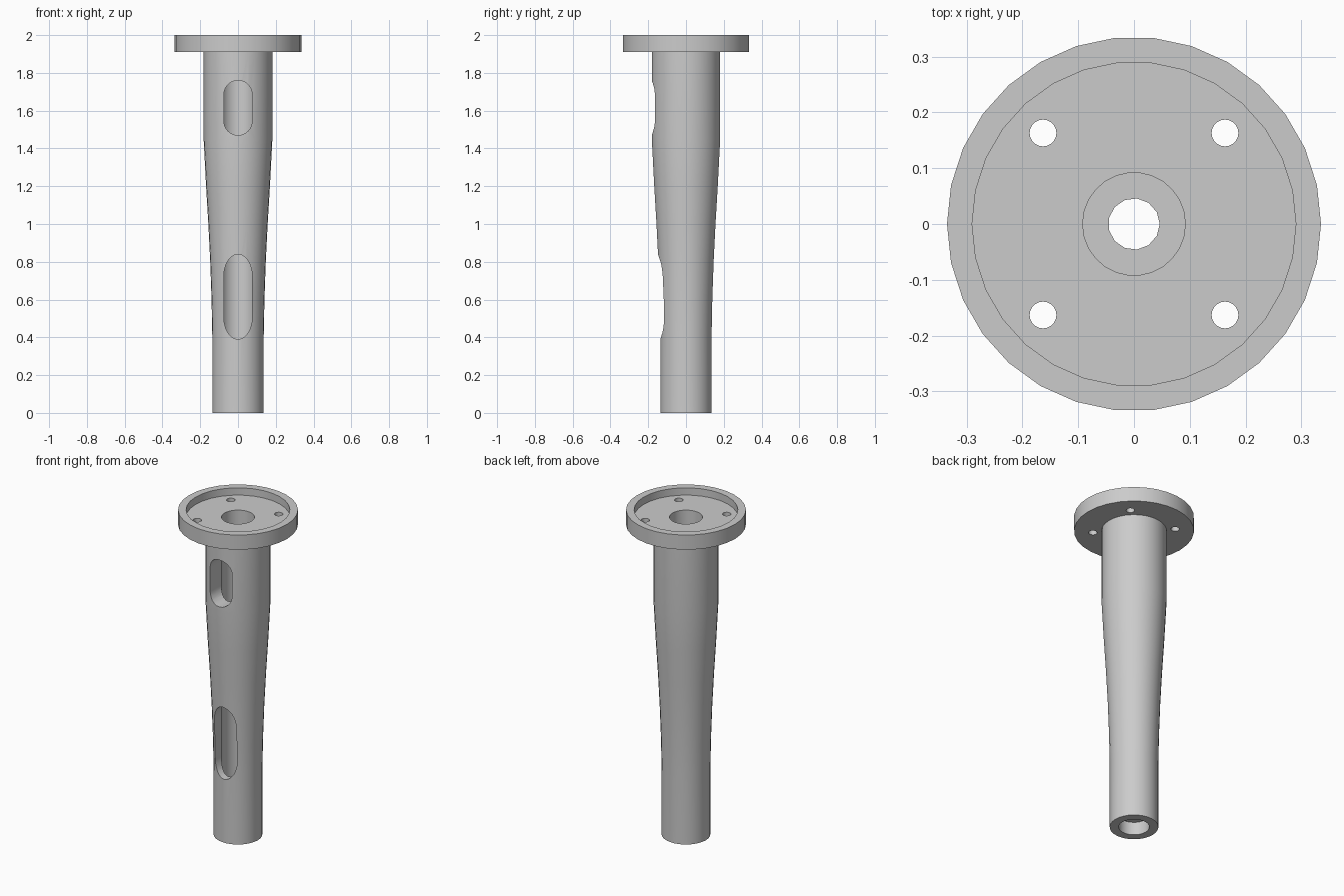
import bpy, bmesh, math

if "Cube" in bpy.data.objects:
    bpy.data.objects.remove(bpy.data.objects["Cube"], do_unlink=True)

grey = bpy.data.materials.new("plain grey")
grey.use_nodes = True
grey.diffuse_color = (0.6, 0.6, 0.6, 1)
grey.node_tree.nodes["Principled BSDF"].inputs["Base Color"].default_value = (0.6, 0.6, 0.6, 1)


def finish(name, bm):
    bmesh.ops.recalc_face_normals(bm, faces=bm.faces)
    mesh = bpy.data.meshes.new(name)
    bm.to_mesh(mesh)
    bm.free()
    mesh.materials.append(grey)
    obj = bpy.data.objects.new(name, mesh)
    bpy.context.collection.objects.link(obj)
    return obj


def lathe(name, profile, sides, centre=(0, 0)):
    """Closed solid of revolution from (radius, z) points, capped at both ends."""
    bm = bmesh.new()
    rings = []
    for r, z in profile:
        angles = [math.tau * i / sides for i in range(sides)]
        rings.append([bm.verts.new((centre[0] + r * math.cos(a),
                                    centre[1] + r * math.sin(a), z)) for a in angles])
    for low, high in zip(rings, rings[1:]):
        for i in range(sides):
            j = (i + 1) % sides
            bm.faces.new((low[i], low[j], high[j], high[i]))
    bm.faces.new(rings[0][::-1])
    bm.faces.new(rings[-1])
    return finish(name, bm)


def slot(name, bottom, top, half_width, end_length):
    """Upright prism with rounded ends, reaching from the axis out past the front."""
    bm = bmesh.new()
    steps = 12
    outline = []
    for start, z in ((0, top - end_length), (math.pi, bottom + end_length)):
        for i in range(steps + 1):
            a = start + math.pi * i / steps
            outline.append((half_width * math.cos(a), z + end_length * math.sin(a)))
    front = bm.faces.new([bm.verts.new((x, -0.4, z)) for x, z in outline])
    out = bmesh.ops.extrude_face_region(bm, geom=[front])
    moved = [v for v in out["geom"] if isinstance(v, bmesh.types.BMVert)]
    bmesh.ops.translate(bm, vec=(0, 0.4, 0), verts=moved)
    return finish(name, bm)


# Tapered tube with the round flange and its shallow recess
column = lathe("flanged_column", [
    (0.136, 0), (0.136, 0.4), (0.140, 0.6), (0.147, 0.8), (0.157, 1.0),
    (0.169, 1.2), (0.182, 1.45), (0.182, 1.91), (0.335, 1.91), (0.335, 2.0),
    (0.290, 2.0), (0.290, 1.955)], 30)

# Bore, bottom socket and the narrow hole joining them
cutters = [
    lathe("bore_cutter", [(0.092, 0.125), (0.092, 2.1)], 26),
    lathe("socket_cutter", [(0.086, -0.1), (0.086, 0.08)], 26),
    lathe("narrow_hole_cutter", [(0.046, 0.04), (0.046, 0.2)], 13),
    slot("upper_slot_cutter", 1.47, 1.76, 0.075, 0.075),
    slot("lower_slot_cutter", 0.39, 0.84, 0.075, 0.115),
]

# Four screw holes in the flange
for x in (-0.163, 0.163):
    for y in (-0.163, 0.163):
        cutters.append(lathe("screw_hole_cutter", [(0.024, 1.8), (0.024, 2.1)], 20, (x, y)))

bpy.ops.object.select_all(action="DESELECT")
bpy.context.view_layer.objects.active = column
column.select_set(True)
for cutter in cutters:
    cutter.hide_render = True
    mod = column.modifiers.new("cut", "BOOLEAN")
    mod.operation = "DIFFERENCE"
    mod.solver = "EXACT"
    mod.object = cutter
    bpy.ops.object.modifier_apply(modifier=mod.name)
    bpy.data.objects.remove(cutter, do_unlink=True)

bpy.ops.object.shade_smooth_by_angle(angle=math.radians(30))
